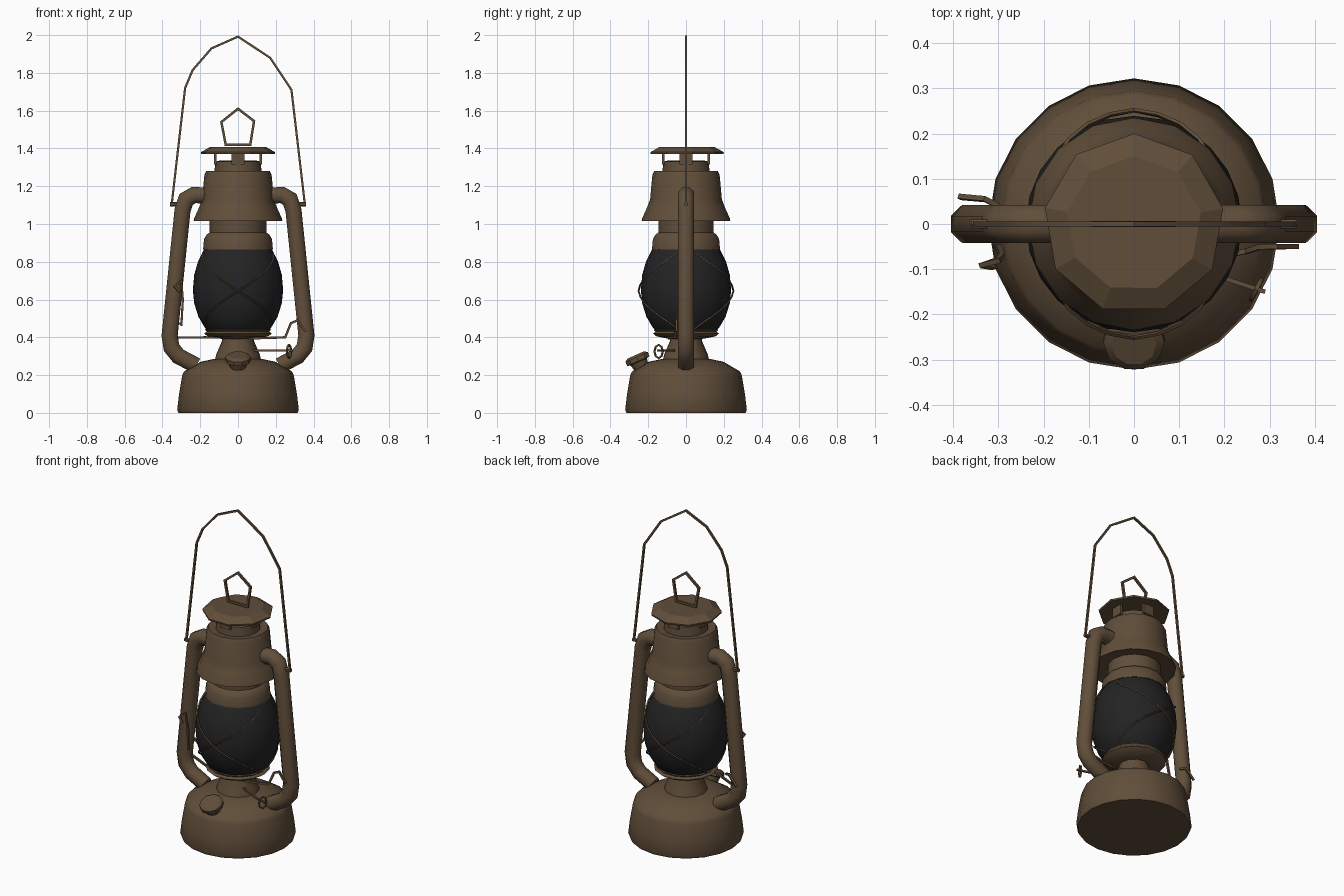
import bpy, math
from mathutils import Vector

if "Cube" in bpy.data.objects:
    bpy.data.objects.remove(bpy.data.objects["Cube"])


def material(name, rgb):
    m = bpy.data.materials.new(name)
    m.diffuse_color = (*rgb, 1)
    m.use_nodes = True
    m.node_tree.nodes["Principled BSDF"].inputs["Base Color"].default_value = m.diffuse_color
    return m


BROWN = material("aged brown metal", (0.118, 0.076, 0.042))
BLACK = material("sooty black glass", (0.017, 0.017, 0.017))


def finish(name, verts, faces, mat=BROWN, angle=35):
    me = bpy.data.meshes.new(name)
    me.from_pydata(verts, [], faces)
    me.materials.append(mat)
    ob = bpy.data.objects.new(name, me)
    bpy.context.collection.objects.link(ob)
    bpy.ops.object.select_all(action='DESELECT')
    ob.select_set(True)
    bpy.context.view_layer.objects.active = ob
    bpy.ops.object.mode_set(mode='EDIT')
    bpy.ops.mesh.select_all(action='SELECT')
    bpy.ops.mesh.normals_make_consistent(inside=False)
    bpy.ops.object.mode_set(mode='OBJECT')
    bpy.ops.object.shade_smooth_by_angle(angle=math.radians(angle))
    return ob


def lathe(name, profile, sides, mat=BROWN, angle=35, turn=0.0):
    """Revolve (radius, z) points around z and cap both ends."""
    verts = [(r * math.cos(turn + math.tau * i / sides), r * math.sin(turn + math.tau * i / sides), z)
             for r, z in profile for i in range(sides)]
    faces = [(k * sides + i, k * sides + (i + 1) % sides, (k + 1) * sides + (i + 1) % sides, (k + 1) * sides + i)
             for k in range(len(profile) - 1) for i in range(sides)]
    faces += [tuple(range(sides))[::-1], tuple(range((len(profile) - 1) * sides, len(profile) * sides))]
    return finish(name, verts, faces, mat, angle)


def sweep(name, path, radius, sides=4, closed=False, angle=50):
    """Run a round section along a path with mitred bends."""
    pts = [Vector(p) for p in path]
    n = len(pts)
    verts, side = [], None
    for k, p in enumerate(pts):
        a = pts[(k - 1) % n] if closed or k else p
        b = pts[(k + 1) % n] if closed or k < n - 1 else p
        d1 = (p - a).normalized() if a != p else (b - p).normalized()
        d2 = (b - p).normalized() if b != p else d1
        t = (d1 + d2).normalized()
        stretch = min(1.5, 1 / max(0.5, t.dot(d2)))
        if side is None:
            side = Vector((0, 1, 0)) if abs(t.y) < 0.8 else Vector((0, 0, 1))
        side = (side - t * side.dot(t)).normalized()
        other = t.cross(side)
        for i in range(sides):
            w = math.tau * (i + 0.5) / sides
            verts.append(p + side * radius * math.cos(w) + other * radius * stretch * math.sin(w))
    rings = n if closed else n - 1
    faces = [(k * sides + i, k * sides + (i + 1) % sides,
              ((k + 1) % n) * sides + (i + 1) % sides, ((k + 1) % n) * sides + i)
             for k in range(rings) for i in range(sides)]
    if not closed:
        faces += [tuple(range(sides))[::-1], tuple(range((n - 1) * sides, n * sides))]
    return finish(name, verts, faces, BROWN, angle)


# Fuel tank and burner
lathe("fuel_tank", [(0.315, 0), (0.322, 0.015), (0.312, 0.1), (0.295, 0.2), (0.285, 0.22), (0.2, 0.27), (0.13, 0.285)], 20)
lathe("burner_cone", [(0.125, 0.27), (0.115, 0.31), (0.085, 0.38), (0.085, 0.41)], 12)
lathe("burner_plate", [(0.08, 0.39), (0.16, 0.405), (0.18, 0.42), (0.165, 0.43), (0.175, 0.44), (0.14, 0.45)], 14)

# Glass globe
GLOBE = [(0.15, 0.43), (0.175, 0.45), (0.21, 0.51), (0.232, 0.58), (0.239, 0.65),
         (0.232, 0.73), (0.212, 0.80), (0.185, 0.855), (0.17, 0.88)]
lathe("glass_globe", GLOBE, 24, BLACK, 60)


def globe_radius(z):
    for (r0, z0), (r1, z1) in zip(GLOBE, GLOBE[1:]):
        if z0 <= z <= z1:
            return r0 + (r1 - r0) * (z - z0) / (z1 - z0)
    return 0.17


# Crossed guard wires on front and back
for label, facing in (("front", -90), ("back", 90)):
    for sign in (-1, 1):
        path = []
        for i in range(13):
            u = i / 12 * 2 - 1
            z, a = 0.645 + 0.2 * u, math.radians(facing + sign * 75 * u)
            r = globe_radius(z) + 0.004 + 0.009 * (1 - abs(u))
            path.append((r * math.cos(a), r * math.sin(a), z))
        sweep(f"{label}_guard_wire", path, 0.005)

# Collar, hood and chimney
lathe("globe_collar", [(0.16, 0.86), (0.185, 0.865), (0.18, 0.92), (0.165, 0.945), (0.15, 0.955), (0.15, 1.04)], 14)
lathe("chimney_hood", [(0.14, 1.03), (0.235, 1.015), (0.232, 1.03), (0.205, 1.09), (0.19, 1.13), (0.178, 1.26),
                       (0.168, 1.28), (0.125, 1.275), (0.12, 1.33), (0.10, 1.335)], 16)
lathe("chimney_cap", [(0.12, 1.375), (0.198, 1.37), (0.2, 1.38), (0.15, 1.408)], 9, angle=20, turn=0.17)

# Posts carrying the cap
for i in range(4):
    bpy.ops.mesh.primitive_cube_add(size=1)
    post = bpy.context.object
    post.name = "cap_post"
    a = i * math.pi / 2
    post.location = (0.12 * math.cos(a), 0.12 * math.sin(a), 1.35)
    post.rotation_euler.z = a
    post.scale = (0.014, 0.07, 0.07)
    post.data.materials.append(BROWN)

# Side air tubes
TUBE = [(0.14, 1.15), (0.235, 1.153), (0.275, 1.13), (0.294, 1.07), (0.33, 0.72),
        (0.362, 0.41), (0.352, 0.345), (0.315, 0.3), (0.22, 0.25)]
for label, s in (("left", -1), ("right", 1)):
    sweep(f"{label}_air_tube", [(s * x, 0, z) for x, z in TUBE], 0.046, 8, angle=60)

# Carrying bail and lifting ring
sweep("carrying_bail", [(x, 0, z) for x, z in (
    (-0.352, 1.095), (-0.28, 1.72), (-0.24, 1.815), (-0.14, 1.93), (0, 1.992),
    (0.17, 1.88), (0.283, 1.71), (0.355, 1.095))], 0.008)
sweep("lifting_ring", [(x, 0, z) for x, z in (
    (0, 1.61), (0.085, 1.545), (0.065, 1.42), (-0.065, 1.42), (-0.088, 1.54))], 0.009, closed=True)
for s in (-1, 1):
    sweep("bail_pivot", [(s * 0.3, 0, 1.105), (s * 0.36, 0, 1.105)], 0.012, 6)

# Tilted filler cap at the front of the tank
filler = lathe("filler_cap", [(0.04, -0.04), (0.05, 0.0), (0.068, 0.005), (0.068, 0.028), (0.05, 0.04)], 10)
filler.location = (0, -0.25, 0.27)
filler.rotation_euler.x = math.radians(24)

# Wick crank, globe lifter and latch wires
sweep("wick_crank", [(0.06, -0.05, 0.33), (0.2, -0.12, 0.33), (0.29, -0.15, 0.33)], 0.007)
sweep("crank_wheel", [(0.27 + 0.022 * math.sin(t * math.tau / 8) * 0.5, -0.145 + 0.022 * math.sin(t * math.tau / 8),
                       0.325 + 0.035 * math.cos(t * math.tau / 8)) for t in range(8)], 0.006, closed=True)
sweep("globe_lifter", [(-0.34, 0.02, 0.40), (-0.17, -0.06, 0.40), (0.1, -0.09, 0.395), (0.25, -0.06, 0.40),
                       (0.28, -0.05, 0.475), (0.315, -0.05, 0.49), (0.36, -0.05, 0.43)], 0.008)
sweep("left_latch", [(-0.30, -0.05, 0.46), (-0.292, -0.07, 0.60), (-0.30, -0.08, 0.70),
                     (-0.335, -0.09, 0.67), (-0.31, -0.095, 0.64)], 0.008)
sweep("rear_latch", [(-0.30, 0.04, 0.47), (-0.33, 0.055, 0.48), (-0.385, 0.06, 0.42)], 0.008)
